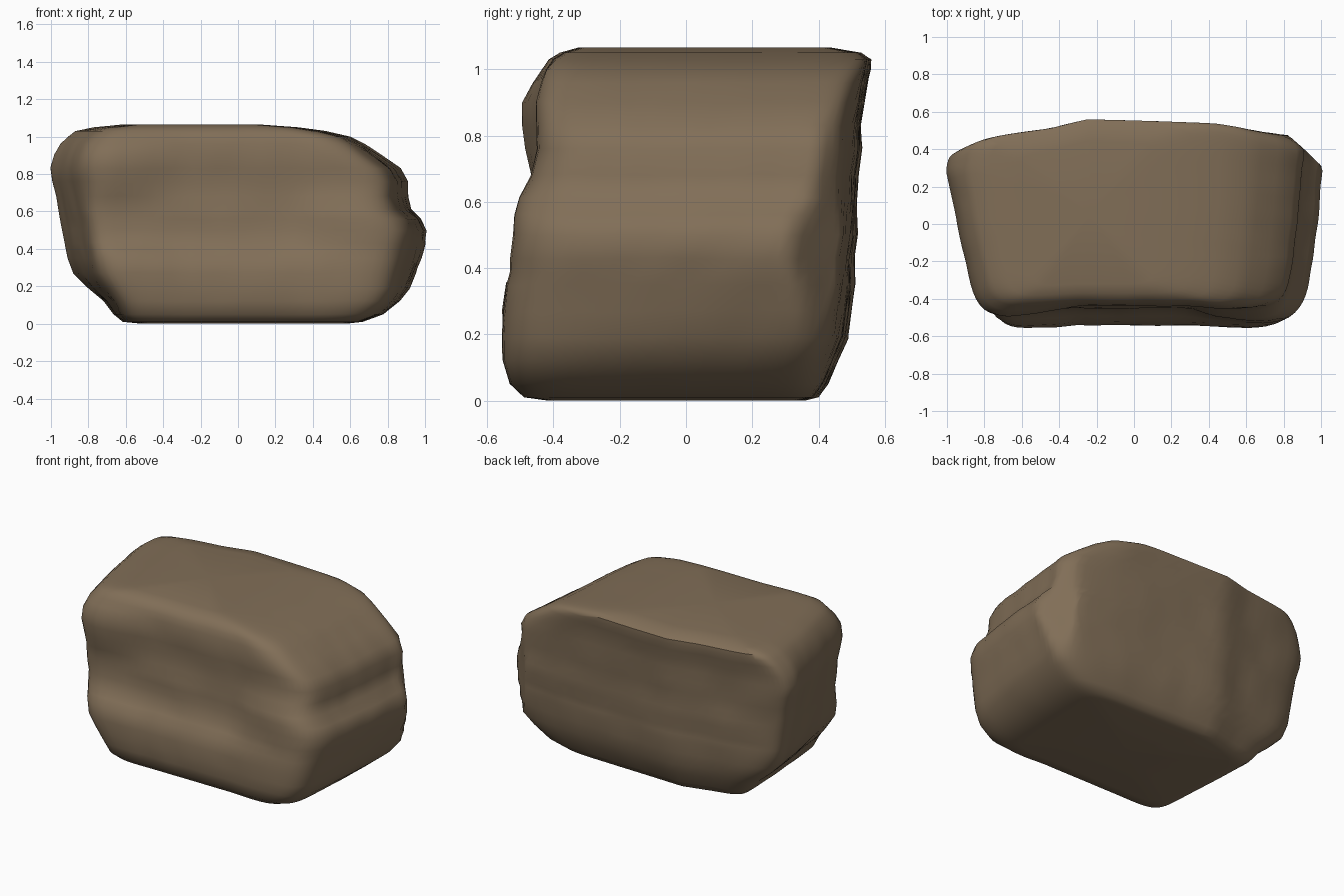
import bpy, bmesh, math
from mathutils import Vector, noise

if "Cube" in bpy.data.objects:
    bpy.data.objects.remove(bpy.data.objects["Cube"], do_unlink=True)

SIDE_STEPS = 28      # points along each side of a ring
ROUNDNESS = 9        # higher gives squarer corners

# Horizontal slices: height, left x, right x, front y, back y
SLICES = [
    (0, -.52, .58, -.43, .36), (.01, -.62, .67, -.5, .4),
    (.05, -.67, .78, -.54, .43), (.12, -.72, .87, -.56, .46),
    (.19, -.8, .92, -.56, .49), (.27, -.88, .95, -.56, .5),
    (.35, -.91, .98, -.55, .51), (.39, -.92, .99, -.54, .51),
    (.43, -.93, 1, -.54, .51), (.5, -.94, 1.01, -.53, .52),
    (.56, -.95, .98, -.53, .52), (.61, -.96, .92, -.52, .52),
    (.68, -.97, .9, -.48, .52), (.76, -.99, .9, -.46, .53),
    (.83, -1, .86, -.46, .53), (.9, -.98, .76, -.46, .54),
    (.96, -.95, .67, -.45, .55), (1, -.91, .59, -.44, .56),
    (1.03, -.87, .46, -.42, .56), (1.05, -.77, .32, -.39, .53),
    (1.065, -.62, .12, -.34, .44),
]

# Plan shape: how the ends narrow toward the front, how the back face steps
LEFT_TAPER = [(-.56, .84), (-.4, .86), (-.2, .9), (0, .95), (.3, 1), (.6, .98)]
RIGHT_TAPER = [(-.56, .87), (-.4, .91), (-.2, .945), (0, .97), (.3, 1), (.5, 1.04)]
BACK_STEP = [(-1, -.14), (-.75, -.09), (-.45, -.05), (-.25, 0), (.5, -.02), (1, -.05)]
# Hollow above the front ledge: depth by height, share of it by x
HOLLOW_DEPTH = [(.33, .02), (.45, .08), (.6, .08), (.7, .035), (.85, .02)]
HOLLOW_SHARE = [(-.9, .6), (-.6, .95), (-.3, 1), (.3, 1), (.42, .5), (.7, 0)]
# Left of the front stands proud at the ledge and again near the top
PROUD_DEPTH = [(.02, .01), (.1, .025), (.36, .035), (.45, 0), (.62, 0),
               (.72, .06), (.92, .06), (1, .02)]
PROUD_SHARE = [(-.68, 1), (-.3, 0)]


def blend(table, value):
    """Linear interpolation through a short table of pairs."""
    if value <= table[0][0]:
        return table[0][1]
    for (a, p), (b, q) in zip(table, table[1:]):
        if value <= b:
            return p + (q - p) * (value - a) / (b - a)
    return table[-1][1]


def rounded_square():
    """Evenly spaced points around a square with rounded corners."""
    points = []
    for side in range(4):
        for i in range(SIDE_STEPS):
            a, b = 1, 2 * i / SIDE_STEPS - 1
            for _ in range(side):
                a, b = -b, a
            size = (abs(a) ** ROUNDNESS + abs(b) ** ROUNDNESS) ** (1 / ROUNDNESS)
            points.append((a / size, b / size))
    return points


def rock_point(u, v, height, left, right, front, back):
    """Place one ring point, with taper, front hollow and uneven back."""
    y = (front + back) / 2 + v * (back - front) / 2
    strength = min(1, .4 + 2 * height)
    reach, taper = (right, RIGHT_TAPER) if u > 0 else (-left, LEFT_TAPER)
    narrow = 1 - strength * (1 - blend(taper, y))
    x = u * reach * narrow + (right + left) / 2 * (1 - abs(u))
    # Bevelled back corner at the right-hand end
    x = min(x, 1.31 - .95 * y)
    facing_front = max(0, -v) ** 4
    y += facing_front * blend(HOLLOW_DEPTH, height) * blend(HOLLOW_SHARE, x)
    y -= facing_front * blend(PROUD_DEPTH, height) * blend(PROUD_SHARE, x)
    y += max(0, v) ** 3 * blend(BACK_STEP, x)
    point = Vector((x, y, height))
    # Gentle weathering, fading out at the flat base and top
    fade = max(0, min(1, height * 6, (1.06 - height) * 8))
    bump = noise.noise_vector(point * 4) * .006 + noise.noise_vector(point * 9) * .004
    return point + bump * fade


# Rock body: loft the slices and close both ends
bm = bmesh.new()
outline = rounded_square()
rings = [[bm.verts.new(rock_point(u, v, *s)) for u, v in outline] for s in SLICES]
count = len(outline)
for low, high in zip(rings, rings[1:]):
    for i in range(count):
        j = (i + 1) % count
        bm.faces.new((low[i], low[j], high[j], high[i]))
for ring in (rings[0], rings[-1]):
    hub = bm.verts.new(sum((v.co for v in ring), Vector()) / count)
    for i in range(count):
        bm.faces.new((ring[i], ring[(i + 1) % count], hub))
bmesh.ops.recalc_face_normals(bm, faces=bm.faces)

mesh = bpy.data.meshes.new("rock")
bm.to_mesh(mesh)
bm.free()
rock = bpy.data.objects.new("rock", mesh)
bpy.context.collection.objects.link(rock)

# Brown stone colour
stone = bpy.data.materials.new("brown stone")
stone.use_nodes = True
colour = (.22, .157, .096, 1)
stone.diffuse_color = colour
stone.node_tree.nodes["Principled BSDF"].inputs["Base Color"].default_value = colour
mesh.materials.append(stone)

bpy.ops.object.select_all(action="DESELECT")
rock.select_set(True)
bpy.context.view_layer.objects.active = rock
bpy.ops.object.shade_smooth_by_angle(angle=math.radians(50))
